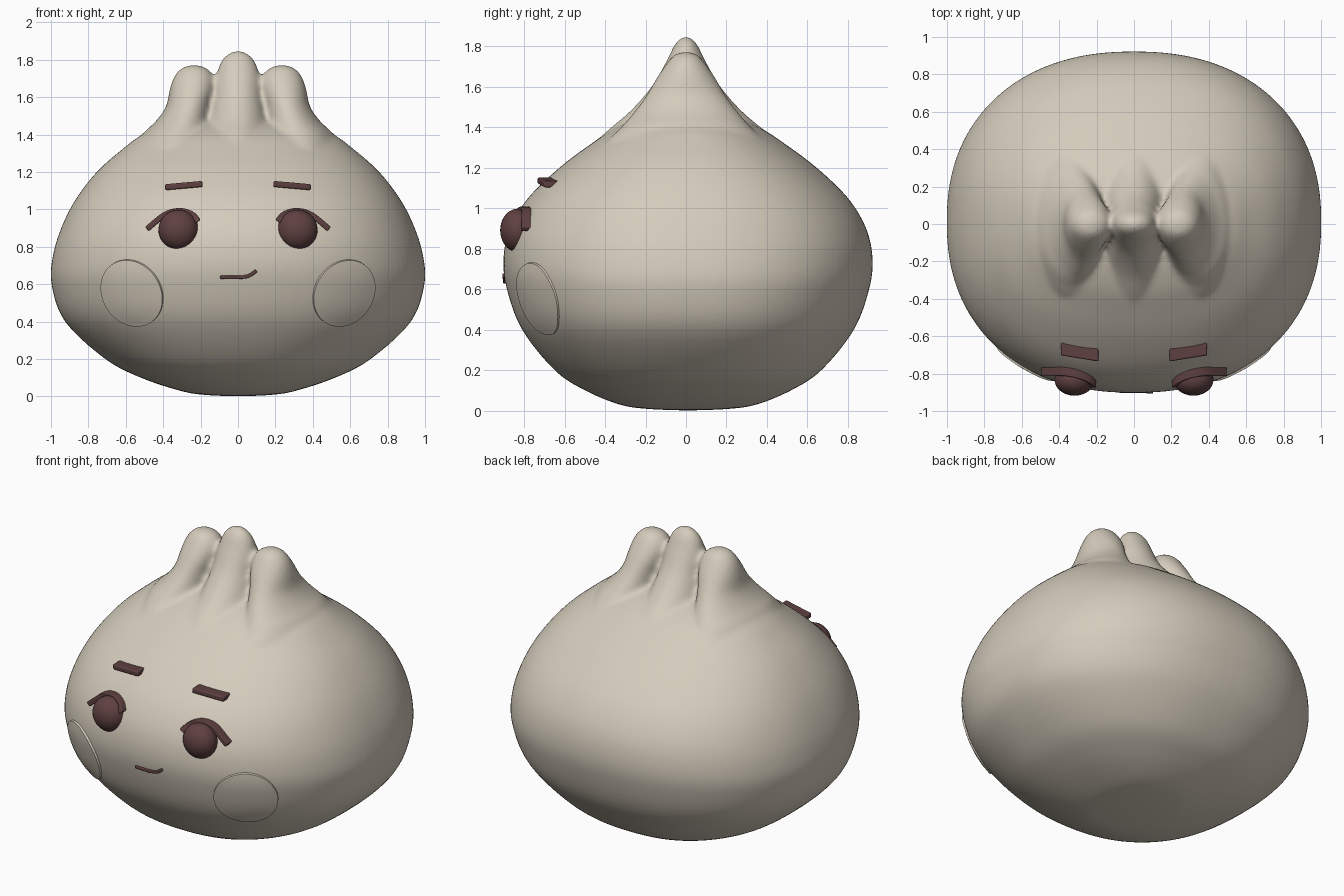
import bpy, bmesh, math
from mathutils import Vector

if "Cube" in bpy.data.objects:
    bpy.data.objects.remove(bpy.data.objects["Cube"], do_unlink=True)


def material(name, color):
    m = bpy.data.materials.new(name)
    m.use_nodes = True
    m.diffuse_color = (*color, 1)
    bsdf = next(n for n in m.node_tree.nodes if n.type == "BSDF_PRINCIPLED")
    bsdf.inputs["Base Color"].default_value = (*color, 1)
    bsdf.inputs["Roughness"].default_value = 0.7
    return m


DOUGH = material("dough cream", (0.66, 0.60, 0.50))
BROWN = material("dark brown", (0.115, 0.052, 0.052))


def spline(rows, steps):
    """Catmull-Rom through rows of equal length."""
    pts = [Vector(r) for r in rows]
    pts = [pts[0]] + pts + [pts[-1]]
    out = []
    for a, b, c, d in zip(pts, pts[1:], pts[2:], pts[3:]):
        for i in range(steps):
            t = i / steps
            out.append(0.5 * (2 * b + (c - a) * t + (2 * a - 5 * b + 4 * c - d) * t**2
                              + (3 * b - a - 3 * c + d) * t**3))
    return out + [pts[-1]]


def bridge(bm, rings):
    for r, s in zip(rings, rings[1:]):
        for i in range(len(r)):
            j = (i + 1) % len(r)
            bm.faces.new((r[i], r[j], s[j], s[i]))


def loft(bm, rows, power=2.0, sides=72, cy=0.0):
    """Stack superellipse rings given as (z, centre x, half width, half depth)."""
    def bend(v):
        return math.copysign(abs(v) ** (2 / power), v)
    rings = []
    for z, cx, rx, ry in rows:
        angles = [2 * math.pi * i / sides for i in range(sides)]
        rings.append([bm.verts.new((cx + rx * bend(math.cos(a)), cy + ry * bend(math.sin(a)), z))
                      for a in angles])
    bridge(bm, rings)


def finish(bm, name, mat, angle=40):
    bmesh.ops.remove_doubles(bm, verts=bm.verts, dist=1e-5)
    bmesh.ops.recalc_face_normals(bm, faces=bm.faces)
    me = bpy.data.meshes.new(name)
    bm.to_mesh(me)
    bm.free()
    me.materials.append(mat)
    ob = bpy.data.objects.new(name, me)
    bpy.context.collection.objects.link(ob)
    bpy.ops.object.select_all(action="DESELECT")
    ob.select_set(True)
    bpy.context.view_layer.objects.active = ob
    bpy.ops.object.shade_smooth_by_angle(angle=math.radians(angle))
    return ob


# Bun body with three pinched lobes, fused into one soft skin
POWER, SHIFT = 2.25, 0.01
body_rows = spline([
    (0, 0, 0, 0), (0.008, 0, 0.18, 0.2), (0.03, 0, 0.31, 0.34), (0.1, 0, 0.52, 0.51),
    (0.2, 0, 0.71, 0.66), (0.4, 0, 0.925, 0.82), (0.6, 0, 0.997, 0.895), (0.75, 0, 0.99, 0.912),
    (0.9, 0, 0.945, 0.88), (1.05, 0, 0.87, 0.79), (1.2, 0, 0.755, 0.635), (1.32, 0, 0.62, 0.475),
    (1.4, 0, 0.51, 0.35), (1.46, 0, 0.36, 0.2), (1.5, 0, 0, 0)], 5)
middle_lobe = spline([
    (1.15, 0, 0, 0), (1.2, 0, 0.15, 0.4), (1.3, 0, 0.21, 0.46), (1.38, 0, 0.2, 0.39),
    (1.48, 0, 0.165, 0.275), (1.6, 0, 0.135, 0.17), (1.72, 0, 0.115, 0.1),
    (1.8, 0, 0.085, 0.06), (1.835, 0, 0.045, 0.032), (1.85, 0, 0, 0)], 5)
side_lobe = spline([
    (1.15, 0.32, 0, 0), (1.2, 0.32, 0.18, 0.38), (1.3, 0.33, 0.21, 0.41), (1.4, 0.325, 0.185, 0.32),
    (1.47, 0.295, 0.145, 0.26), (1.55, 0.265, 0.12, 0.2), (1.65, 0.243, 0.12, 0.14),
    (1.72, 0.235, 0.1, 0.092), (1.758, 0.235, 0.06, 0.055), (1.775, 0.235, 0, 0)], 5)

bm = bmesh.new()
loft(bm, body_rows, POWER, 96, SHIFT)
loft(bm, middle_lobe)
for s in (1, -1):
    loft(bm, [(z, s * cx, rx, ry) for z, cx, rx, ry in side_lobe])
body = finish(bm, "bun_body", DOUGH, 180)
remesh = body.modifiers.new("fuse", "REMESH")
remesh.mode = "VOXEL"
remesh.voxel_size = 0.016
remesh.use_smooth_shade = True
soften = body.modifiers.new("soften", "SMOOTH")
soften.factor = 0.5
soften.iterations = 6


def front_y(x, z):
    """Depth of the front of the body at x, z."""
    for a, b in zip(body_rows, body_rows[1:]):
        if a[0] <= z <= b[0]:
            r = a.lerp(b, (z - a[0]) / (b[0] - a[0]))
            return SHIFT - r[3] * max(0, 1 - abs(x / r[2]) ** POWER) ** (1 / POWER)
    return 0


def ribbon(name, path, height, raised, depth, mirror=1):
    """Box strip along an (x, z) path, standing off the face."""
    bm = bmesh.new()
    rings = []
    for i, p in enumerate(path):
        t = (path[min(i + 1, len(path) - 1)] - path[max(i - 1, 0)]).normalized()
        n = Vector((-t.y, t.x)) * height / 2
        y = front_y(p.x, p.y) - raised
        rings.append([bm.verts.new((mirror * q.x, yy, q.y)) for q, yy in
                      ((p + n, y), (p - n, y), (p - n, y + depth), (p + n, y + depth))])
    bridge(bm, rings)
    bm.faces.new(rings[0])
    bm.faces.new(rings[-1])
    ob = finish(bm, name, BROWN)
    bevel = ob.modifiers.new("round", "BEVEL")
    bevel.width = height * 0.25
    bevel.segments = 3
    return ob


lash_path = spline([(0.212, 0.935), (0.245, 0.973), (0.31, 0.992), (0.39, 0.972), (0.487, 0.895)], 6)
brow_path = [Vector((0.19, 1.136)), Vector((0.39, 1.118))]

for s, side in ((1, "left"), (-1, "right")):
    # Eye
    bm = bmesh.new()
    bmesh.ops.create_uvsphere(bm, u_segments=32, v_segments=20, radius=1)
    bmesh.ops.scale(bm, vec=(0.107, 0.086, 0.107), verts=bm.verts)
    bmesh.ops.translate(bm, vec=(s * 0.318, -0.832, 0.89), verts=bm.verts)
    finish(bm, side + "_eye", BROWN)

    # Lash and brow
    ribbon(side + "_lash", lash_path, 0.03, 0.035, 0.07, s)
    ribbon(side + "_brow", brow_path, 0.032, 0.05, 0.08, s)

    # Cheek disc hugging the surface
    normal = Vector((0.47, -0.83, -0.31)).normalized()
    across = normal.cross((0, 0, 1)).normalized()
    up = across.cross(normal)
    bm = bmesh.new()
    loft(bm, [(0, 0, r * 0.0374, r * 0.0374) for r in range(6)], sides=48)
    for v in bm.verts:
        p = Vector((0.57, 0, 0.55)) + across * v.co.x + up * v.co.y
        v.co = (s * p.x, front_y(p.x, p.z) - 0.012, p.z)
    bmesh.ops.remove_doubles(bm, verts=bm.verts, dist=1e-5)
    rim = bmesh.ops.extrude_face_region(bm, geom=bm.faces[:])
    back = [g for g in rim["geom"] if isinstance(g, bmesh.types.BMVert)]
    bmesh.ops.translate(bm, vec=-normal * Vector((s, 1, 1)) * 0.03, verts=back)
    finish(bm, side + "_cheek", DOUGH)

# Mouth with one raised corner
mouth_path = spline([(-0.095, 0.637), (-0.03, 0.636), (0.03, 0.638), (0.065, 0.648), (0.098, 0.672)], 4)
ribbon("mouth", mouth_path, 0.018, 0.01, 0.03)
